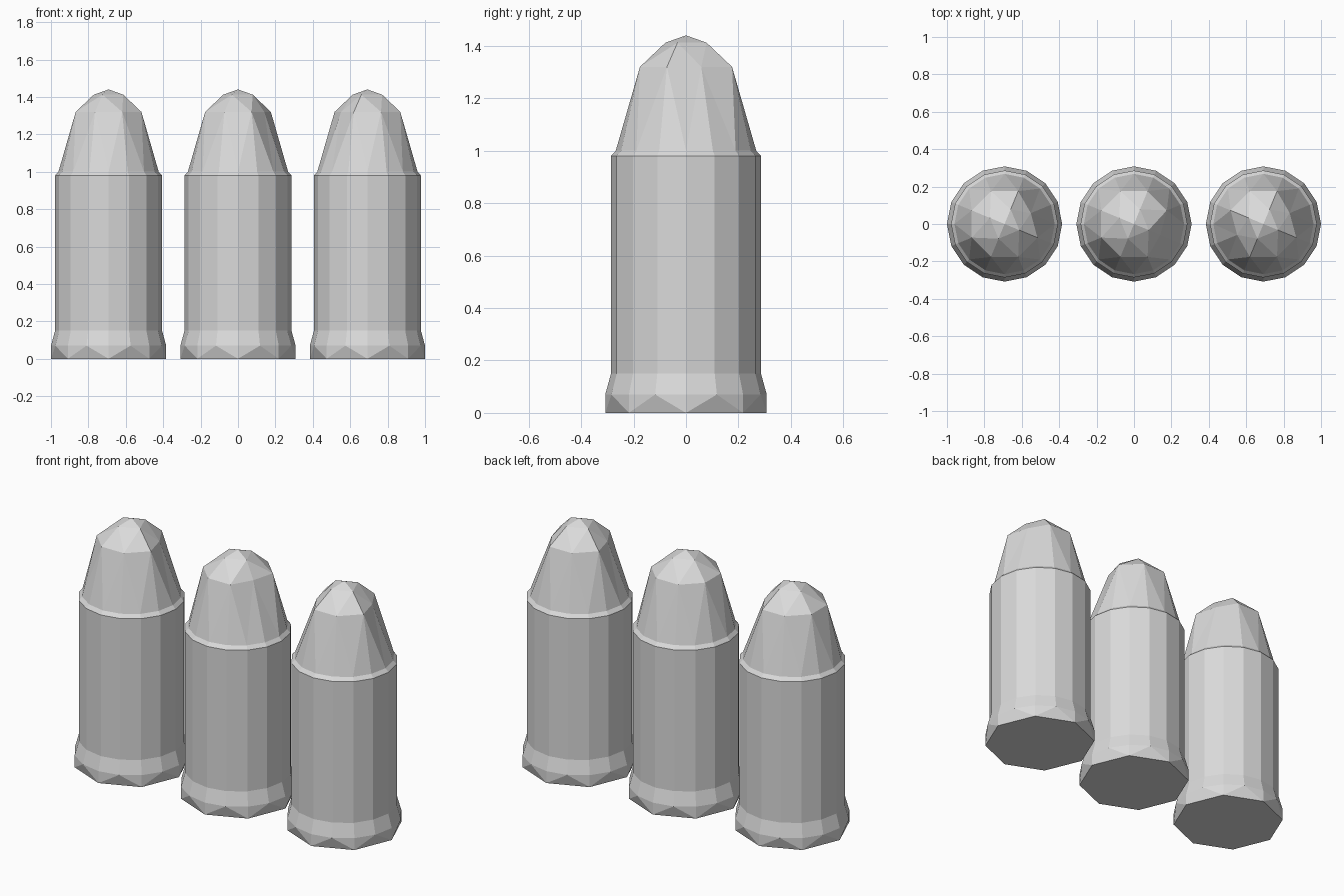
import bpy, bmesh, math

cube = bpy.data.objects.get("Cube")
if cube:
    bpy.data.objects.remove(cube, do_unlink=True)

grey = bpy.data.materials.new("plain grey")
grey.use_nodes = True
colour = (0.7, 0.7, 0.7, 1)
grey.diffuse_color = colour
grey.node_tree.nodes["Principled BSDF"].inputs["Base Color"].default_value = colour

SIDES = 16
STEP = math.tau / SIDES


def ring(bm, count, radius, z, start=0.0, dents=()):
    """Ring of vertices; dented ones are pulled inward."""
    verts = []
    for i in range(count):
        a = start + i * math.tau / count
        r = radius * (0.8 if i in dents else 1)
        verts.append(bm.verts.new((r * math.cos(a), r * math.sin(a), z)))
    return verts


def bridge(bm, a, b):
    """Quads between two equal rings."""
    n = len(a)
    for i in range(n):
        j = (i + 1) % n
        bm.faces.new((a[i], a[j], b[j], b[i]))


def halve(bm, wide, few):
    """Facets from a ring to one of half the count, above its odd vertices."""
    n, m = len(wide), len(few)
    for i in range(m):
        p, q, r = wide[2 * i], wide[2 * i + 1], wide[(2 * i + 2) % n]
        bm.faces.new((p, q, few[i]))
        bm.faces.new((q, r, few[i]))
        bm.faces.new((r, few[(i + 1) % m], few[i]))


def finish(bm, name, x):
    bmesh.ops.recalc_face_normals(bm, faces=bm.faces)
    mesh = bpy.data.meshes.new(name)
    bm.to_mesh(mesh)
    bm.free()
    mesh.materials.append(grey)
    obj = bpy.data.objects.new(name, mesh)
    obj.location.x = x
    bpy.context.collection.objects.link(obj)


def casing(name, x):
    bm = bmesh.new()
    # Eight-sided foot, flared rim, straight wall and bevelled lip
    foot = ring(bm, SIDES // 2, 0.308, 0)
    rim = ring(bm, SIDES, 0.308, 0.07, -STEP)
    halve(bm, rim, foot)
    bm.faces.new(foot)
    last = rim
    for radius, z in ((0.286, 0.15), (0.286, 0.98), (0.268, 1.0)):
        following = ring(bm, SIDES, radius, z, -STEP)
        bridge(bm, last, following)
        last = following
    bm.faces.new(last)
    finish(bm, name, x)


def nose(name, x, dents):
    bm = bmesh.new()
    # Faceted taper, losing half its sides at each step
    base = ring(bm, SIDES, 0.268, 1.0)
    shoulder = ring(bm, SIDES // 2, 0.19, 1.32, STEP, dents)
    crown = ring(bm, SIDES // 4, 0.085, 1.412, 3 * STEP)
    halve(bm, base, shoulder)
    halve(bm, shoulder, crown)
    tip = bm.verts.new((0, 0, 1.44))
    for i in range(len(crown)):
        bm.faces.new((crown[i], crown[(i + 1) % len(crown)], tip))
    bm.faces.new(base)
    finish(bm, name, x)


# Three rounds in a row, each nose dented differently
for side, x, dents in (("right", -0.692, (0,)),
                       ("middle", 0, (7,)),
                       ("left", 0.692, (0, 4))):
    casing(side + "_casing", x)
    nose(side + "_nose", x, dents)
